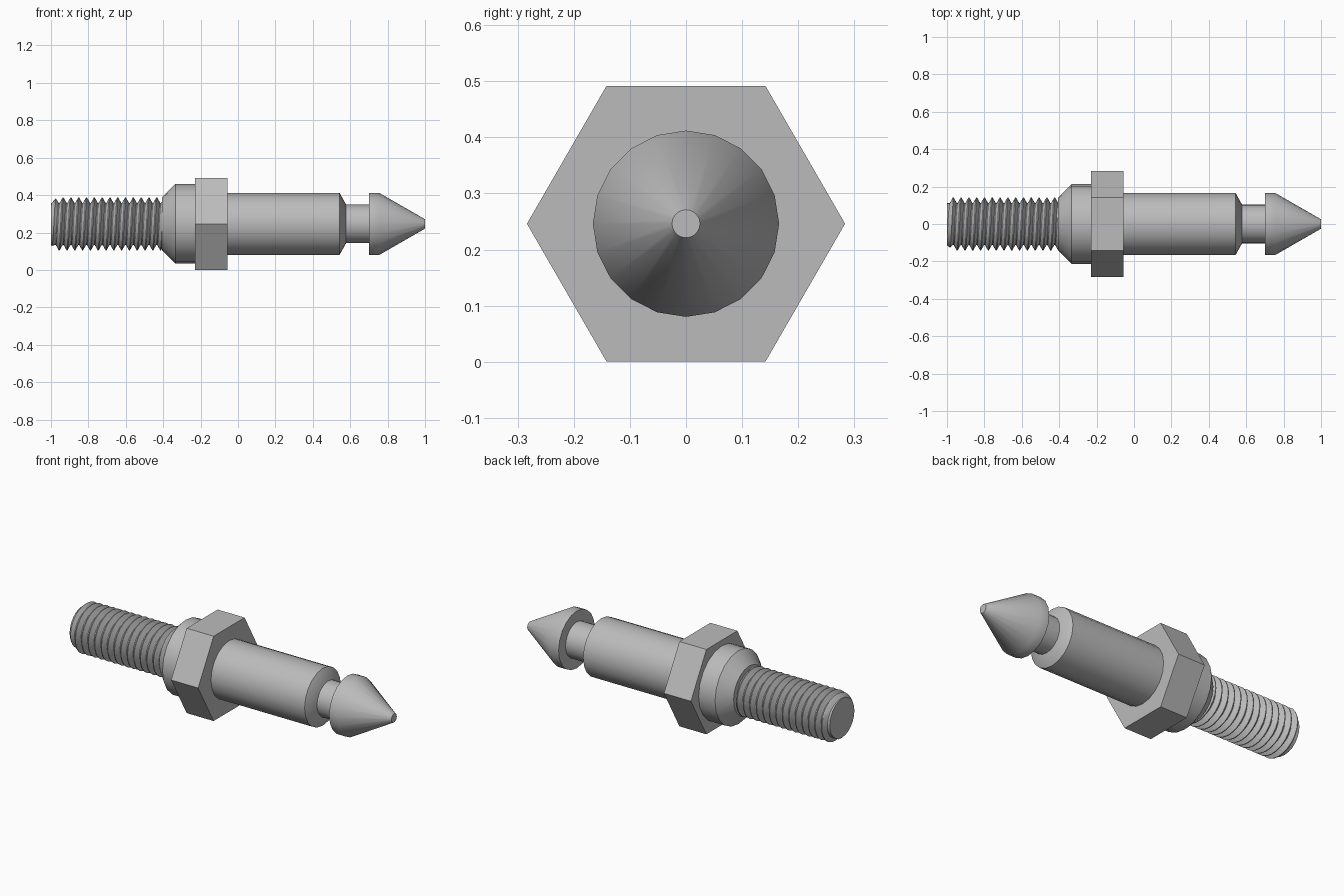
import bpy, bmesh, math

cube = bpy.data.objects.get("Cube")
if cube:
    bpy.data.objects.remove(cube)

AXIS_Z = 0.246      # height of the shaft axis
SIDES = 20

steel = bpy.data.materials.new("grey_steel")
steel.use_nodes = True
GREY = (0.5, 0.5, 0.5, 1)
steel.diffuse_color = GREY
steel.node_tree.nodes["Principled BSDF"].inputs["Base Color"].default_value = GREY


def finish(name, bm, smooth=True):
    bmesh.ops.recalc_face_normals(bm, faces=bm.faces[:])
    mesh = bpy.data.meshes.new(name)
    bm.to_mesh(mesh)
    bm.free()
    mesh.materials.append(steel)
    obj = bpy.data.objects.new(name, mesh)
    obj.location.z = AXIS_Z
    bpy.context.collection.objects.link(obj)
    if smooth:
        bpy.ops.object.select_all(action='DESELECT')
        obj.select_set(True)
        bpy.context.view_layer.objects.active = obj
        bpy.ops.object.shade_smooth_by_angle(angle=math.radians(32))
    return obj


def around(x, r, a):
    return (x, r * math.sin(a), r * math.cos(a))


def turned(name, profile, sides=SIDES, phase=0.0, smooth=True):
    """Closed solid turned about the x axis from (x, radius) points."""
    bm = bmesh.new()
    rings = [[bm.verts.new(around(x, r, phase + math.tau * i / sides))
              for i in range(sides)] for x, r in profile]
    for a, b in zip(rings, rings[1:]):
        for i in range(sides):
            j = (i + 1) % sides
            bm.faces.new((a[i], a[j], b[j], b[i]))
    bm.faces.new(rings[0])
    bm.faces.new(rings[-1])
    return finish(name, bm, smooth)


# Plain shaft parts
turned("pointed_tip", [(0.70, 0.166), (0.755, 0.166), (1.0, 0.025)])
turned("neck", [(0.56, 0.103), (0.71, 0.103)])
turned("shaft", [(-0.07, 0.166), (0.543, 0.166), (0.578, 0.103)])
turned("collar", [(-0.405, 0.143), (-0.335, 0.213), (-0.22, 0.213)])

# Hexagonal nut, corners pointing sideways
turned("hex_nut", [(-0.23, 0.2835), (-0.057, 0.2835)], 6, math.pi / 6 * 3, False)


# Threaded stud: a groove profile swept along a helix, trimmed at both ends
START, END, PITCH = -1.0, -0.39, 0.0417
ROOT, CREST, STEPS = 0.113, 0.141, 24
groove = [0.0, 0.12, 0.5, 0.62, 1.0]


def thread_radius(x, angle):
    u = ((x - START) / PITCH - angle / math.tau) % 1.0
    if u < 0.12:
        height = 0
    elif u < 0.5:
        height = (u - 0.12) / 0.38
    elif u < 0.62:
        height = 1
    else:
        height = (1 - u) / 0.38
    r = ROOT + (CREST - ROOT) * height
    return min(r, ROOT + (x - START) * 0.9, ROOT + (END - x) * 4)


bm = bmesh.new()
turns = math.ceil((END - START) / PITCH) + 2
columns = []
for i in range(turns * STEPS + 1):
    angle = math.tau * i / STEPS
    column = []
    for u in groove:
        x = START + PITCH * (i / STEPS + u - 1)
        x = min(max(x, START), END)
        column.append(bm.verts.new(around(x, thread_radius(x, angle), angle)))
    columns.append(column)
for a, b in zip(columns, columns[1:]):
    for k in range(len(groove) - 1):
        bm.faces.new((a[k], b[k], b[k + 1], a[k + 1]))
bmesh.ops.remove_doubles(bm, verts=bm.verts[:], dist=0.0002)
bmesh.ops.dissolve_degenerate(bm, dist=0.0002, edges=bm.edges[:])
bmesh.ops.holes_fill(bm, edges=[e for e in bm.edges if e.is_boundary], sides=0)
finish("threaded_stud", bm)
